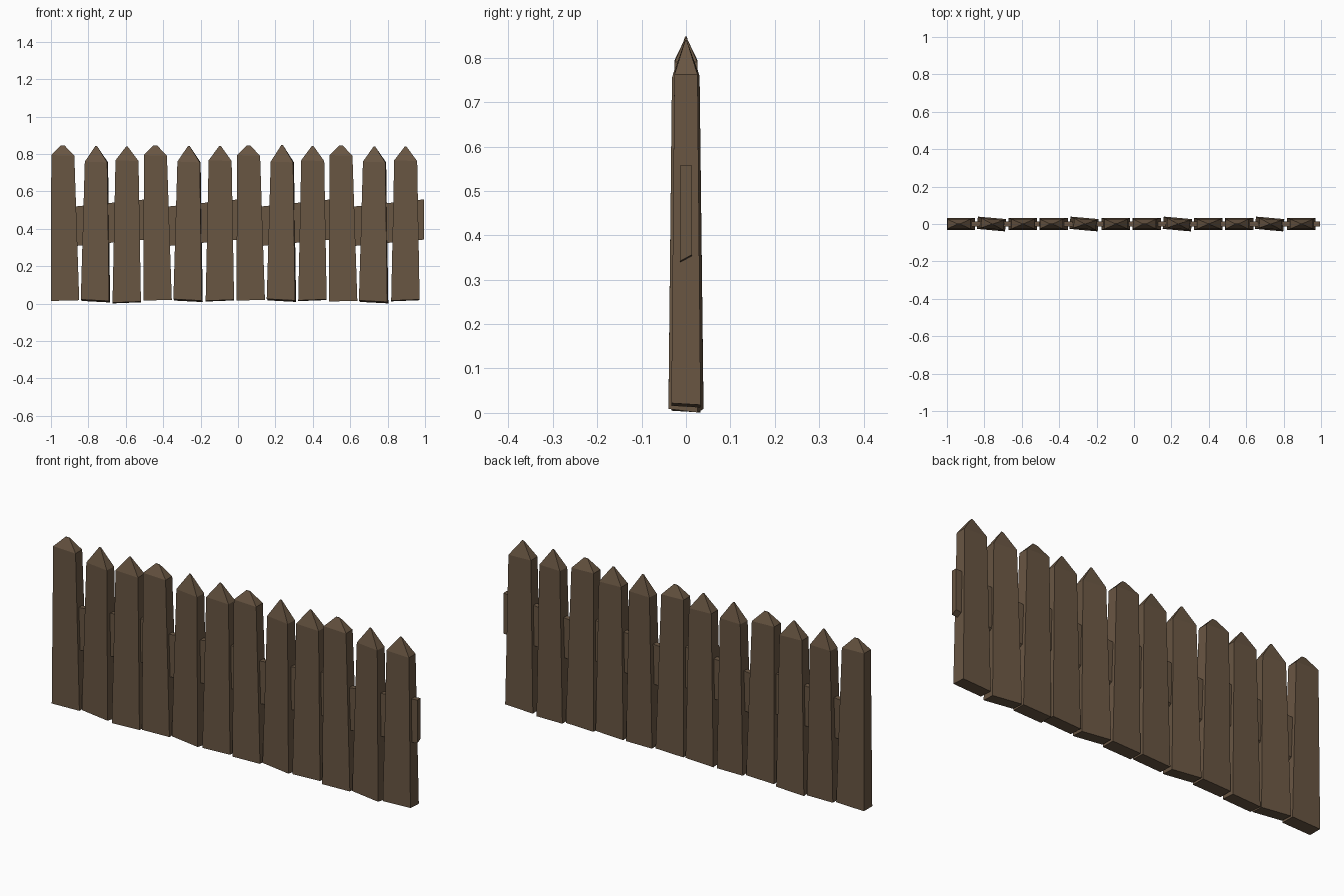
import bpy
import math
from mathutils import Matrix

if "Cube" in bpy.data.objects:
    bpy.data.objects.remove(bpy.data.objects["Cube"])

wood = bpy.data.materials.new("brown_wood")
wood.diffuse_color = (0.14, 0.092, 0.055, 1)
wood.use_nodes = True
wood.node_tree.nodes["Principled BSDF"].inputs["Base Color"].default_value = wood.diffuse_color


def make(name, verts, faces):
    mesh = bpy.data.meshes.new(name)
    mesh.from_pydata(verts, [], faces)
    mesh.materials.append(wood)
    obj = bpy.data.objects.new(name, mesh)
    bpy.context.collection.objects.link(obj)
    return obj


def ring(xl, xr, d, z):
    return [(xl, -d, z), (xr, -d, z), (xr, d, z), (xl, d, z)]


def lofted(rings):
    faces = [(3, 2, 1, 0)]
    for k in range(len(rings) - 1):
        a, b = 4 * k, 4 * k + 4
        faces += [(a + i, a + (i + 1) % 4, b + (i + 1) % 4, b + i) for i in range(4)]
    n = 4 * (len(rings) - 1)
    faces.append((n, n + 1, n + 2, n + 3))
    return [v for r in rings for v in r], faces


# Three picket shapes: shoulder left/right offset and height, apex offset,
# ridge half width, bottom tilt in x and y, yaw in degrees
SHAPES = [
    (-0.073, 0.050, 0.790, -0.012, 0.010, 0.004, 0.000, 0),
    (-0.055, 0.065, 0.755, 0.004, 0.004, -0.008, 0.008, -5),
    (-0.060, 0.063, 0.762, 0.001, 0.004, 0.006, 0.004, 0),
]
# Picket centre x, bottom height, apex height
PICKETS = [
    (-0.925, 0.016, 0.845), (-0.762, 0.014, 0.843), (-0.595, 0.006, 0.840),
    (-0.430, 0.018, 0.845), (-0.267, 0.016, 0.843), (-0.097, 0.016, 0.843),
    (0.068, 0.018, 0.845), (0.232, 0.017, 0.848), (0.398, 0.018, 0.843),
    (0.562, 0.013, 0.845), (0.725, 0.009, 0.840), (0.895, 0.017, 0.840),
]

# Tapered pickets with pyramid points
for i, (x, base, apex) in enumerate(PICKETS):
    xl, xr, zs, xa, ridge, tilt_x, tilt_y, yaw = SHAPES[i % 3]
    foot = [(vx, vy, base + tilt_x * vx / 0.15 - tilt_y * vy / 0.066)
            for vx, vy, _ in ring(-0.076, 0.076, 0.033, 0)]
    shoulder = [(vx, vy, zs + 0.004 * (vx < 0)) for vx, vy, _ in ring(xl, xr, 0.026, 0)]
    tip = ring(xa - ridge, xa + ridge, 0.0015, apex)
    picket = make(f"picket_{i + 1}", *lofted([foot, shoulder, tip]))
    picket.data.transform(Matrix.Translation((x, 0, 0)) @ Matrix.Rotation(math.radians(yaw), 4, 'Z'))

# Slanted rail boards, one behind each group of three pickets
for k in range(4):
    x1 = -0.496 + 0.497 * k
    x0 = x1 - 0.484
    lower = [(x0, -0.013, 0.298), (x1, -0.013, 0.342), (x1, 0.013, 0.356), (x0, 0.013, 0.312)]
    upper = [(x0, -0.013, 0.508), (x1, -0.013, 0.557), (x1, 0.013, 0.557), (x0, 0.013, 0.508)]
    make(f"rail_{k + 1}", *lofted([lower, upper]))
